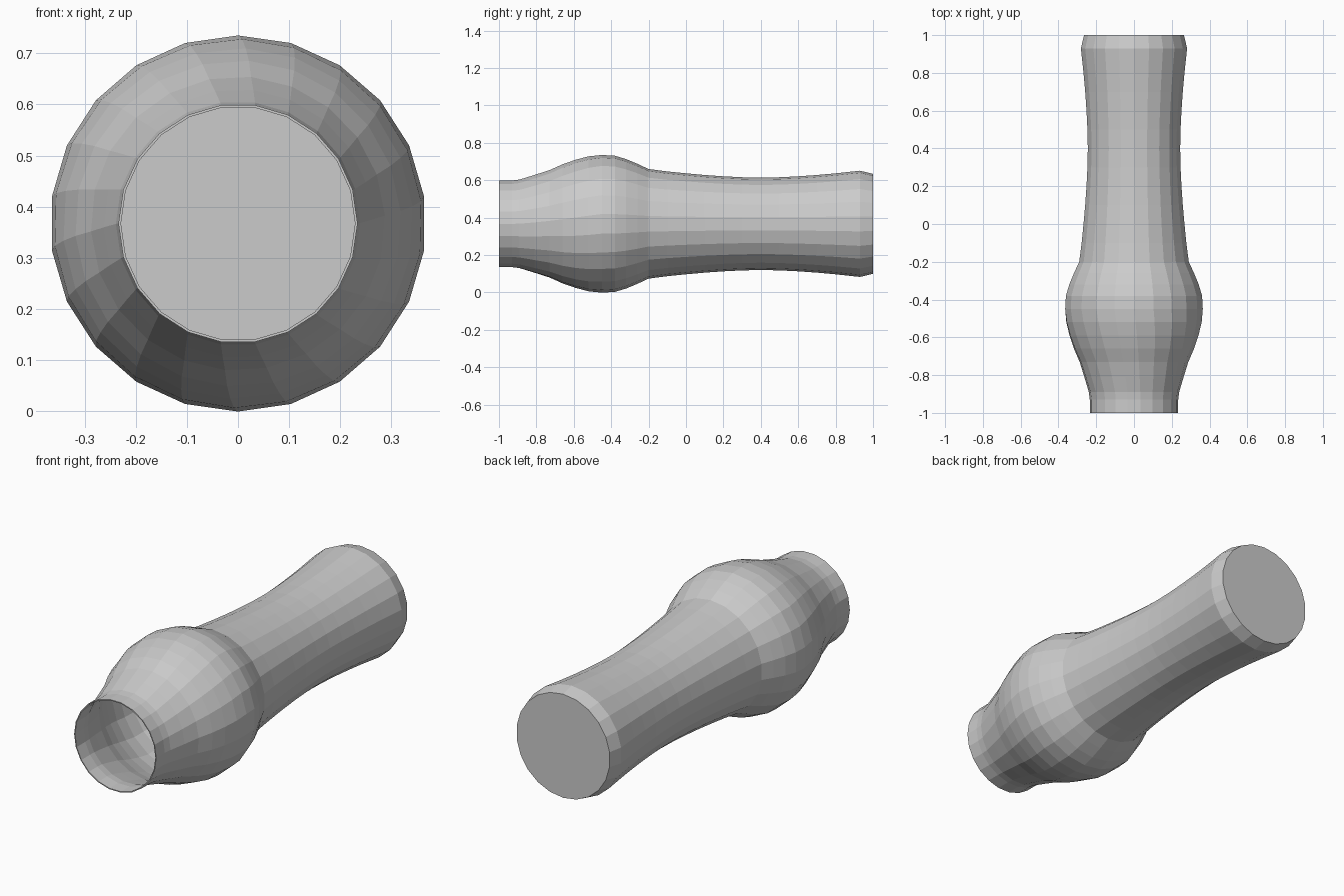
import bpy, bmesh, math

if "Cube" in bpy.data.objects:
    bpy.data.objects.remove(bpy.data.objects["Cube"])

SIDES = 22
AXIS_Z = 0.367
WALL = 0.005

# Outer profile along the length: (y, radius); crease at y=-0.2
outer = [(-1, .234), (-.93, .234), (-.89, .239), (-.81, .263), (-.73, .288),
         (-.66, .319), (-.59, .343), (-.52, .361), (-.45, .368), (-.38, .364),
         (-.32, .346), (-.26, .321), (-.2, .293), (-.1, .28), (0, .27),
         (.1, .261), (.2, .254), (.3, .249), (.4, .247), (.5, .249),
         (.6, .254), (.7, .261), (.8, .27), (.93, .284), (1, .267)]
# Inner wall runs back from the floor to the open mouth
inner = [(min(y, 1 - WALL), r - WALL) for y, r in reversed(outer)]


def add_ring(bm, y, r):
    # facets turn by half a segment across the swelling
    turn = min(max((y + .9) / .45, 0), 1) * math.pi / SIDES
    return [bm.verts.new((r * math.cos(a), y, AXIS_Z + r * math.sin(a)))
            for a in (turn + 2 * math.pi * i / SIDES for i in range(SIDES))]


# Hollow vessel lying on its side, open at the front
bm = bmesh.new()
outer_rings = [add_ring(bm, y, r) for y, r in outer]
inner_rings = [add_ring(bm, y, r) for y, r in inner]

# Back cap, outer wall, rim, inner wall and floor
bm.faces.new(outer_rings[-1])
bm.faces.new(inner_rings[0])
pairs = list(zip(outer_rings, outer_rings[1:])) + list(zip(inner_rings, inner_rings[1:]))
pairs.append((inner_rings[-1], outer_rings[0]))
for a, b in pairs:
    for i in range(SIDES):
        j = (i + 1) % SIDES
        bm.faces.new((a[i], b[i], b[j], a[j]))
bmesh.ops.recalc_face_normals(bm, faces=bm.faces)

mesh = bpy.data.meshes.new("vase_body")
bm.to_mesh(mesh)
bm.free()
vase = bpy.data.objects.new("vase_body", mesh)
bpy.context.collection.objects.link(vase)
